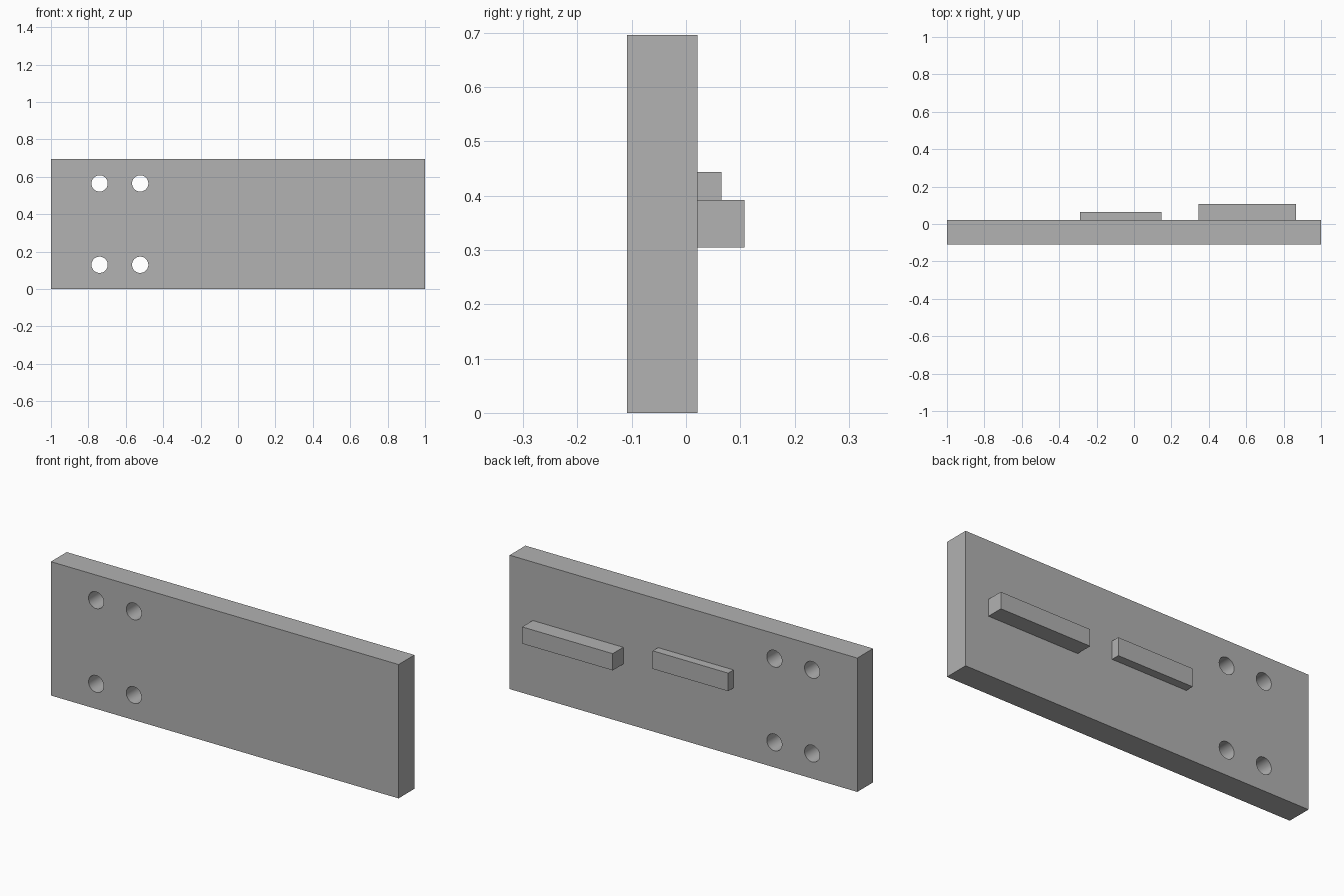
import bpy
import math

# Remove the default cube
cube = bpy.data.objects.get("Cube")
if cube:
    bpy.data.objects.remove(cube, do_unlink=True)

# Single grey material
GREY = (0.445, 0.445, 0.445, 1.0)
grey = bpy.data.materials.new("plain_grey")
grey.use_nodes = True
grey.diffuse_color = GREY
for node in grey.node_tree.nodes:
    if node.type == 'BSDF_PRINCIPLED':
        node.inputs["Base Color"].default_value = GREY


def box(name, xs, ys, zs):
    """Box spanning the given (min, max) ranges."""
    ranges = (xs, ys, zs)
    bpy.ops.mesh.primitive_cube_add(size=1, location=[sum(r) / 2 for r in ranges])
    ob = bpy.context.object
    ob.name = name
    ob.scale = [r[1] - r[0] for r in ranges]
    bpy.ops.object.transform_apply(location=False, rotation=False, scale=True)
    ob.data.materials.append(grey)
    return ob


FRONT, BACK = -0.109, 0.021

# Main plate
plate = box("plate", (-1, 1), (FRONT, BACK), (0, 0.696))

# Four round through holes near the right end
for x in (-0.74, -0.523):
    for z in (0.13, 0.565):
        bpy.ops.mesh.primitive_cylinder_add(
            vertices=48, radius=0.0435, depth=0.4,
            location=(x, 0, z), rotation=(math.pi / 2, 0, 0))
        cutter = bpy.context.object
        cutter.name = "hole_cutter"
        cutter.hide_render = True
        cutter.data.materials.append(grey)
        bpy.context.view_layer.objects.active = plate
        cut = plate.modifiers.new("hole", 'BOOLEAN')
        cut.operation = 'DIFFERENCE'
        cut.solver = 'EXACT'
        cut.object = cutter
        bpy.ops.object.modifier_apply(modifier=cut.name)
        bpy.data.objects.remove(cutter, do_unlink=True)

# Smooth hole walls, sharp rims
bpy.ops.object.select_all(action='DESELECT')
plate.select_set(True)
bpy.context.view_layer.objects.active = plate
bpy.ops.object.shade_smooth_by_angle(angle=math.radians(30))

# Two raised bars on the back
box("thick_back_bar", (0.346, 0.867), (BACK, 0.108), (0.305, 0.392))
box("thin_back_bar", (-0.288, 0.146), (BACK, 0.065), (0.35, 0.444))
